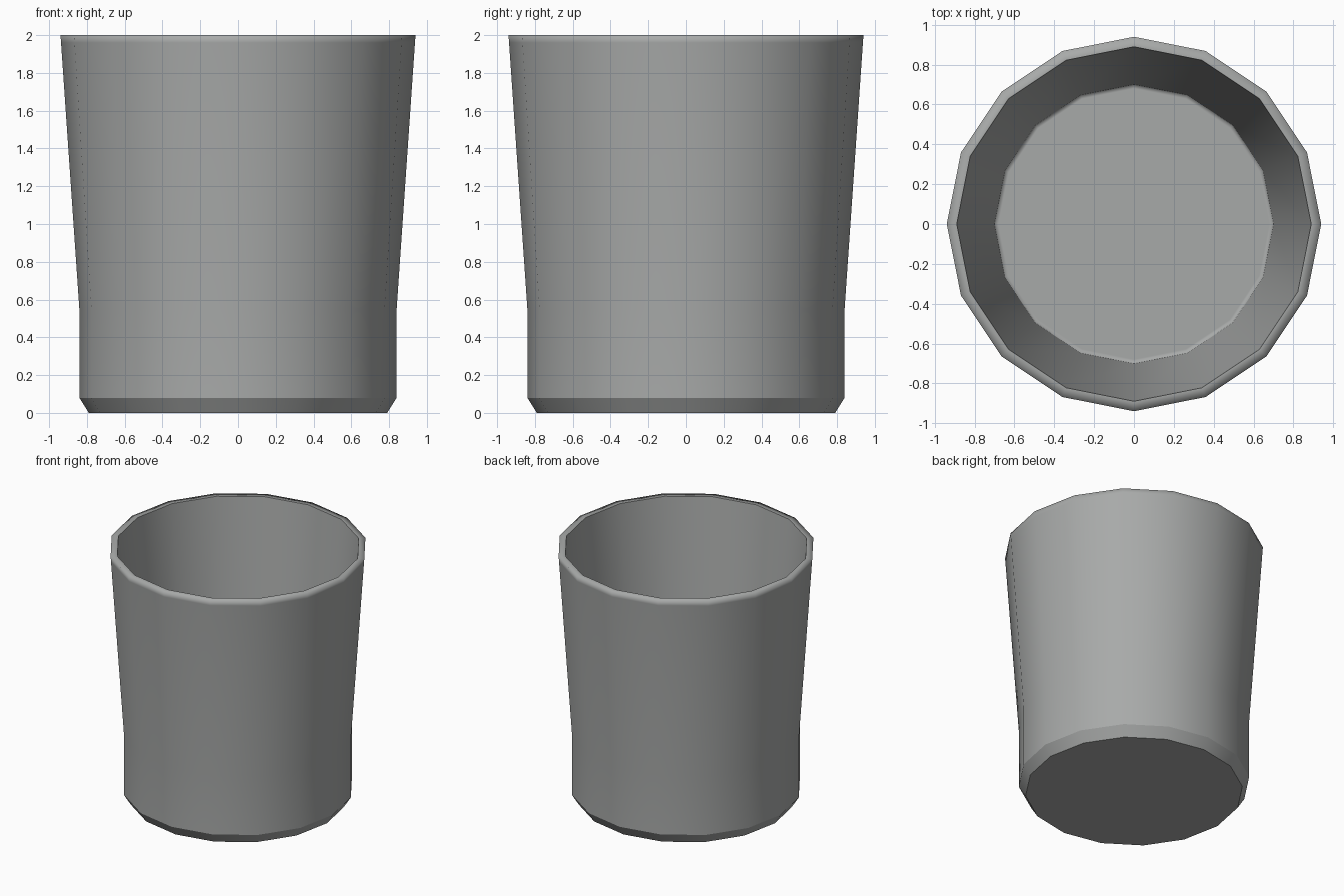
import bpy
import bmesh
from math import cos, sin, tau

cube = bpy.data.objects.get("Cube")
if cube:
    bpy.data.objects.remove(cube, do_unlink=True)

SIDES = 16

# Plain grey material
grey = bpy.data.materials.new("plain grey")
grey.use_nodes = True
colour = (0.39, 0.40, 0.395, 1)
grey.diffuse_color = colour
shader = grey.node_tree.nodes["Principled BSDF"]
shader.inputs["Base Color"].default_value = colour
shader.inputs["Roughness"].default_value = 0.8

# Profile from the underside, up the outside, over the rim, down to the floor:
# radius, height, whether the ring is a hard edge
profile = [
    (0.79, 0.0, True),      # foot
    (0.84, 0.08, True),     # top of foot chamfer
    (0.84, 0.55, False),    # start of flare
    (0.937, 1.96, False),   # below rim
    (0.94, 2.0, False),     # outer rim
    (0.89, 2.0, True),      # inner rim
    (0.702, 0.12, False),   # bottom of inner wall
    (0.70, 0.10, False),    # floor corner
    (0.68, 0.10, False),    # floor
]


def lathe(name, rings):
    """Revolve a profile into a closed, capped body."""
    bm = bmesh.new()
    loops = []
    for radius, z, hard in rings:
        loops.append([bm.verts.new((radius * cos(tau * i / SIDES),
                                    radius * sin(tau * i / SIDES), z))
                      for i in range(SIDES)])
    for low, high in zip(loops, loops[1:]):
        for i in range(SIDES):
            j = (i + 1) % SIDES
            bm.faces.new((low[i], low[j], high[j], high[i]))
    bm.faces.new(loops[0][::-1])
    bm.faces.new(loops[-1])
    for face in bm.faces:
        face.smooth = True
    for (radius, z, hard), loop in zip(rings, loops):
        for i in range(SIDES):
            bm.edges.get((loop[i], loop[(i + 1) % SIDES])).smooth = not hard
    mesh = bpy.data.meshes.new(name)
    bm.to_mesh(mesh)
    bm.free()
    mesh.materials.append(grey)
    obj = bpy.data.objects.new(name, mesh)
    bpy.context.collection.objects.link(obj)
    return obj


lathe("cup", profile)
